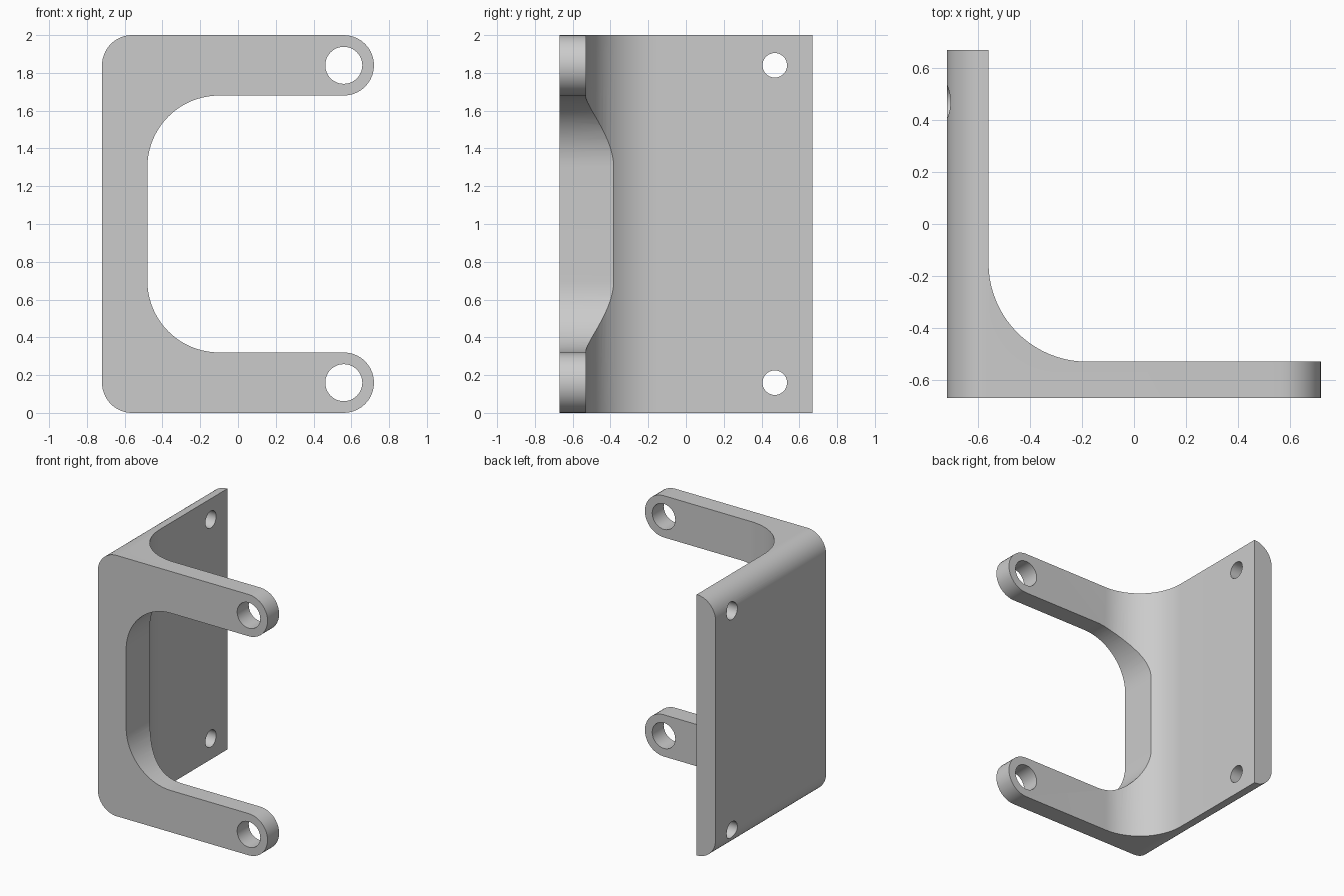
import bpy, bmesh
from math import cos, sin, radians
from mathutils import Vector

cube = bpy.data.objects.get("Cube")
if cube:
    bpy.data.objects.remove(cube, do_unlink=True)

X, Y, H = 0.72, 0.67, 2.0     # half width, half depth, height
TAB = 0.16                    # tab end and outer corner radius
FILLET = 0.38                 # large inner radius

grey = bpy.data.materials.new("light grey metal")
grey.use_nodes = True
colour = (0.6, 0.6, 0.6, 1)
grey.diffuse_color = colour
grey.node_tree.nodes["Principled BSDF"].inputs["Base Color"].default_value = colour


def arc(cx, cy, r, start, end, steps=20):
    angles = [radians(start + (end - start) * i / steps) for i in range(steps + 1)]
    return [(cx + r * cos(a), cy + r * sin(a)) for a in angles]


def prism(name, points, place, direction):
    """Extrude a closed 2D outline along a direction."""
    bm = bmesh.new()
    face = bm.faces.new([bm.verts.new(place(a, b)) for a, b in points])
    out = bmesh.ops.extrude_face_region(bm, geom=[face])
    verts = [g for g in out["geom"] if isinstance(g, bmesh.types.BMVert)]
    bmesh.ops.translate(bm, vec=Vector(direction), verts=verts)
    bmesh.ops.recalc_face_normals(bm, faces=bm.faces)
    mesh = bpy.data.meshes.new(name)
    bm.to_mesh(mesh)
    bm.free()
    mesh.materials.append(grey)
    obj = bpy.data.objects.new(name, mesh)
    bpy.context.collection.objects.link(obj)
    return obj


def combine(target, tool, operation):
    bpy.context.view_layer.objects.active = target
    mod = target.modifiers.new("Cut", "BOOLEAN")
    mod.operation, mod.solver, mod.object = operation, "EXACT", tool
    bpy.ops.object.modifier_apply(modifier=mod.name)
    bpy.data.objects.remove(tool, do_unlink=True)


# L-shaped section with a large inner fillet
wall, plate = -0.56, -0.53
section = [(-X, -Y), (X + 0.1, -Y), (X + 0.1, plate)]
section += arc(wall + FILLET, plate + FILLET, FILLET, 270, 180)
section += [(wall, Y), (-X, Y)]
bracket = prism("bracket", section, lambda a, b: (a, b, 0), (0, 0, H))

# C-shaped front outline with rounded tabs and opening
tab_x, open_x = X - TAB, -0.48
lower = arc(-X + TAB, TAB, TAB, 180, 270) + arc(tab_x, TAB, TAB, 270, 450)
lower += arc(open_x + FILLET, 2 * TAB + FILLET, FILLET, 270, 180)
outline = lower + [(a, H - b) for a, b in reversed(lower)]
profile = prism("front_outline", outline, lambda a, b: (a, -1, b), (0, 2, 0))
combine(bracket, profile, "INTERSECT")

# Tab holes and wall holes, top and bottom
for z in (TAB, H - TAB):
    ring = arc(tab_x, z, 0.098, 0, 360, 48)[:-1]
    combine(bracket, prism("tab_hole", ring, lambda a, b: (a, -1, b), (0, 1, 0)), "DIFFERENCE")
    ring = arc(0.47, z, 0.065, 0, 360, 40)[:-1]
    combine(bracket, prism("wall_hole", ring, lambda a, b: (-1, a, b), (0.6, 0, 0)), "DIFFERENCE")

bpy.ops.object.select_all(action="DESELECT")
bracket.select_set(True)
bpy.context.view_layer.objects.active = bracket
bpy.ops.object.shade_smooth_by_angle(angle=radians(30))
